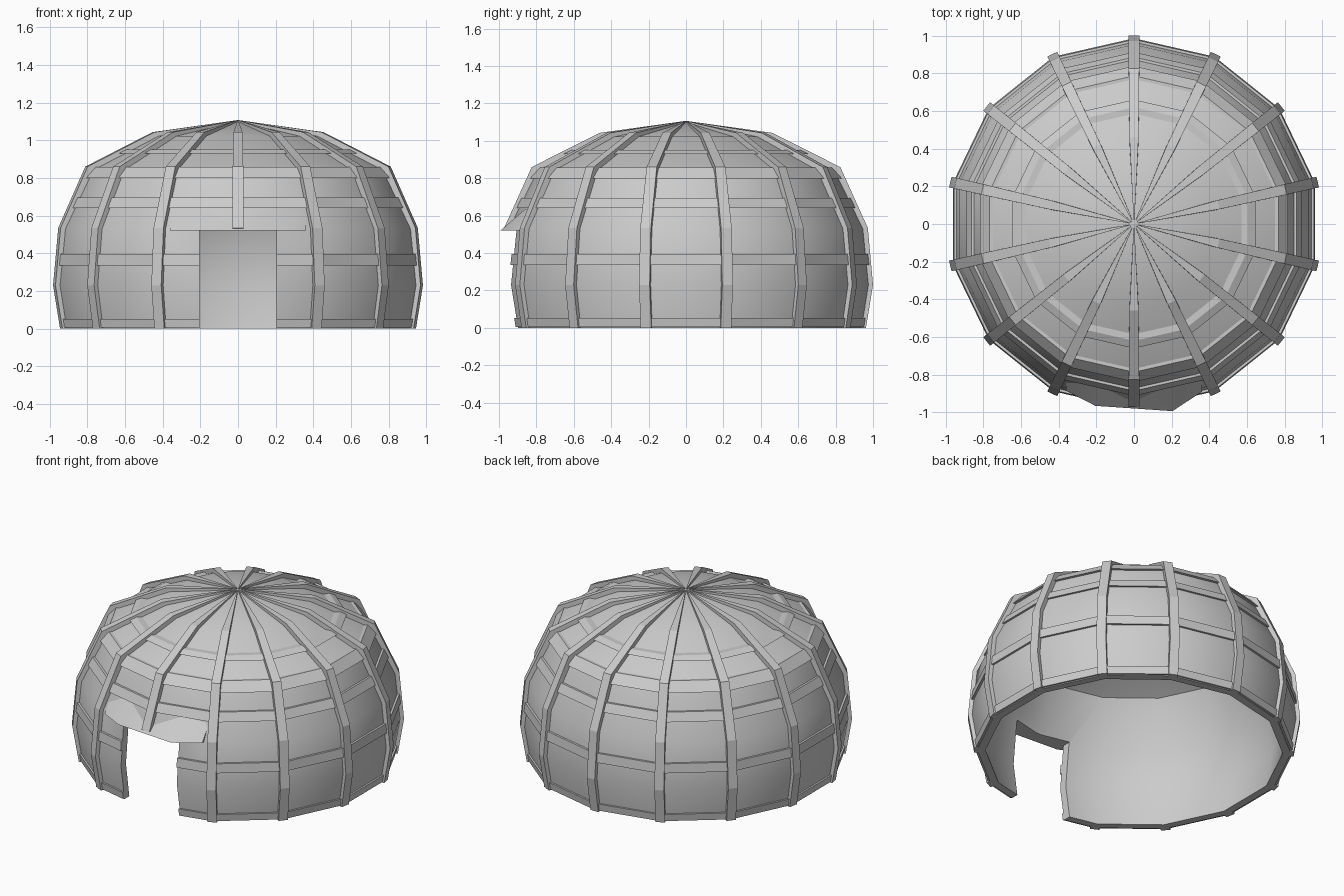
import bpy, bmesh, math
from mathutils import Vector

if "Cube" in bpy.data.objects:
    bpy.data.objects.remove(bpy.data.objects["Cube"])

SIDES = 14
STEP = 2 * math.pi / SIDES
START = -math.pi / 2

# Radius / height profiles measured at the corners of the 14-gon
RIB = [(0.962, 0), (1.0, 0.23), (0.972, 0.535), (0.825, 0.86), (0.46, 1.043), (0, 1.107)]
SHELL = [(0.945, 0), (0.982, 0.23), (0.952, 0.53), (0.80, 0.842), (0.442, 1.022), (0, 1.1)]
INNER = [(0.895, 0), (0.93, 0.23), (0.90, 0.51), (0.755, 0.80), (0.42, 0.972), (0, 1.05)]
WIDTH = [0.058, 0.058, 0.058, 0.056, 0.048, 0.002]


def finish(name, bm, smooth=None):
    bmesh.ops.remove_doubles(bm, verts=bm.verts, dist=1e-5)
    bmesh.ops.recalc_face_normals(bm, faces=bm.faces)
    me = bpy.data.meshes.new(name)
    bm.to_mesh(me)
    bm.free()
    ob = bpy.data.objects.new(name, me)
    bpy.context.collection.objects.link(ob)
    if smooth:
        bpy.ops.object.select_all(action='DESELECT')
        ob.select_set(True)
        bpy.context.view_layer.objects.active = ob
        bpy.ops.object.shade_smooth_by_angle(angle=math.radians(smooth))
    return ob


def lathe(name, loop, smooth=None):
    """Spin a closed (radius, height) loop around z."""
    bm = bmesh.new()
    rings = []
    for k in range(SIDES):
        a = START + k * STEP
        rings.append([bm.verts.new((r * math.cos(a), r * math.sin(a), z)) for r, z in loop])
    n = len(loop)
    for k in range(SIDES):
        p, q = rings[k], rings[(k + 1) % SIDES]
        for i in range(n):
            j = (i + 1) % n
            if loop[i][0] == 0 and loop[j][0] == 0:
                continue
            bm.faces.new((p[i], q[i], q[j], p[j]))
    return finish(name, bm, smooth)


def shell_radius(z):
    for (r0, z0), (r1, z1) in zip(SHELL, SHELL[1:]):
        if z0 <= z <= z1:
            return r0 + (r1 - r0) * (z - z0) / (z1 - z0)


# Dome shell with thickness
shell = lathe("dome_shell", SHELL + INNER[::-1], 27)

# Horizontal bands standing slightly proud of the shell
bands = []
for i, (z0, z1, out) in enumerate([(0.005, 0.052, 0.012), (0.335, 0.395, 0.014), (0.64, 0.695, 0.014),
                                   (0.80, 0.858, 0.018), (0.93, 0.95, 0.035)]):
    r0, r1 = shell_radius(z0), shell_radius(z1)
    bands.append(lathe(f"band_{i + 1}", [(r0 + out, z0), (r1 + out, z1), (r1 - 0.02, z1), (r0 - 0.02, z0)]))

# Doorway cut through shell and the low bands
bm = bmesh.new()
bmesh.ops.create_cube(bm, size=1)
for v in bm.verts:
    v.co = Vector((v.co.x * 0.41, v.co.y * 0.7 - 0.95, v.co.z * 0.72 + 0.16))
cutter = finish("door_cutter", bm)
for ob in [shell] + bands[:2]:
    mod = ob.modifiers.new("doorway", 'BOOLEAN')
    mod.operation = 'DIFFERENCE'
    mod.solver = 'EXACT'
    mod.object = cutter
    bpy.ops.object.select_all(action='DESELECT')
    ob.select_set(True)
    bpy.context.view_layer.objects.active = ob
    bpy.ops.object.modifier_apply(modifier=mod.name)
bpy.data.objects.remove(cutter)

# Ribs tapering to the apex; the front one stops above the door
for k in range(SIDES):
    a = START + k * STEP
    d = Vector((math.cos(a), math.sin(a), 0))
    t = Vector((-d.y, d.x, 0))
    first = 2 if k == 0 else 0
    bm = bmesh.new()
    rows = []
    for (r, z), (ri, zi), w in list(zip(RIB, SHELL, WIDTH))[first:]:
        inner = d * max(ri - 0.012, 0) + Vector((0, 0, max(zi - 0.008, 0)))
        outer = d * r + Vector((0, 0, z))
        rows.append([bm.verts.new(p + t * s * w / 2) for p, s in
                     ((inner, -1), (outer, -1), (outer, 1), (inner, 1))])
    for p, q in zip(rows, rows[1:]):
        for i in range(4):
            j = (i + 1) % 4
            bm.faces.new((p[i], p[j], q[j], q[i]))
    bm.faces.new(rows[0])
    bm.faces.new(rows[-1])
    finish(f"rib_{k + 1}", bm)

# Sloping lintel hood over the doorway
bm = bmesh.new()
lip = [(-0.36, -0.885), (-0.205, -0.965), (0.205, -0.993), (0.36, -0.89)]
front = [bm.verts.new((x, y, 0.52)) for x, y in lip]
back = [bm.verts.new((x, y, 0.52)) for x, y in ((-0.36, -0.85), (-0.205, -0.89), (0.205, -0.89), (0.36, -0.85))]
top = [bm.verts.new((x, y, 0.635)) for x, y in ((-0.36, -0.81), (-0.2, -0.86), (0.2, -0.86), (0.36, -0.81))]
for i in range(3):
    for p, q in ((front, top), (top, back), (back, front)):
        bm.faces.new((p[i], p[i + 1], q[i + 1], q[i]))
for i in (0, 3):
    bm.faces.new((front[i], top[i], back[i]))
finish("door_lintel", bm, 30)
